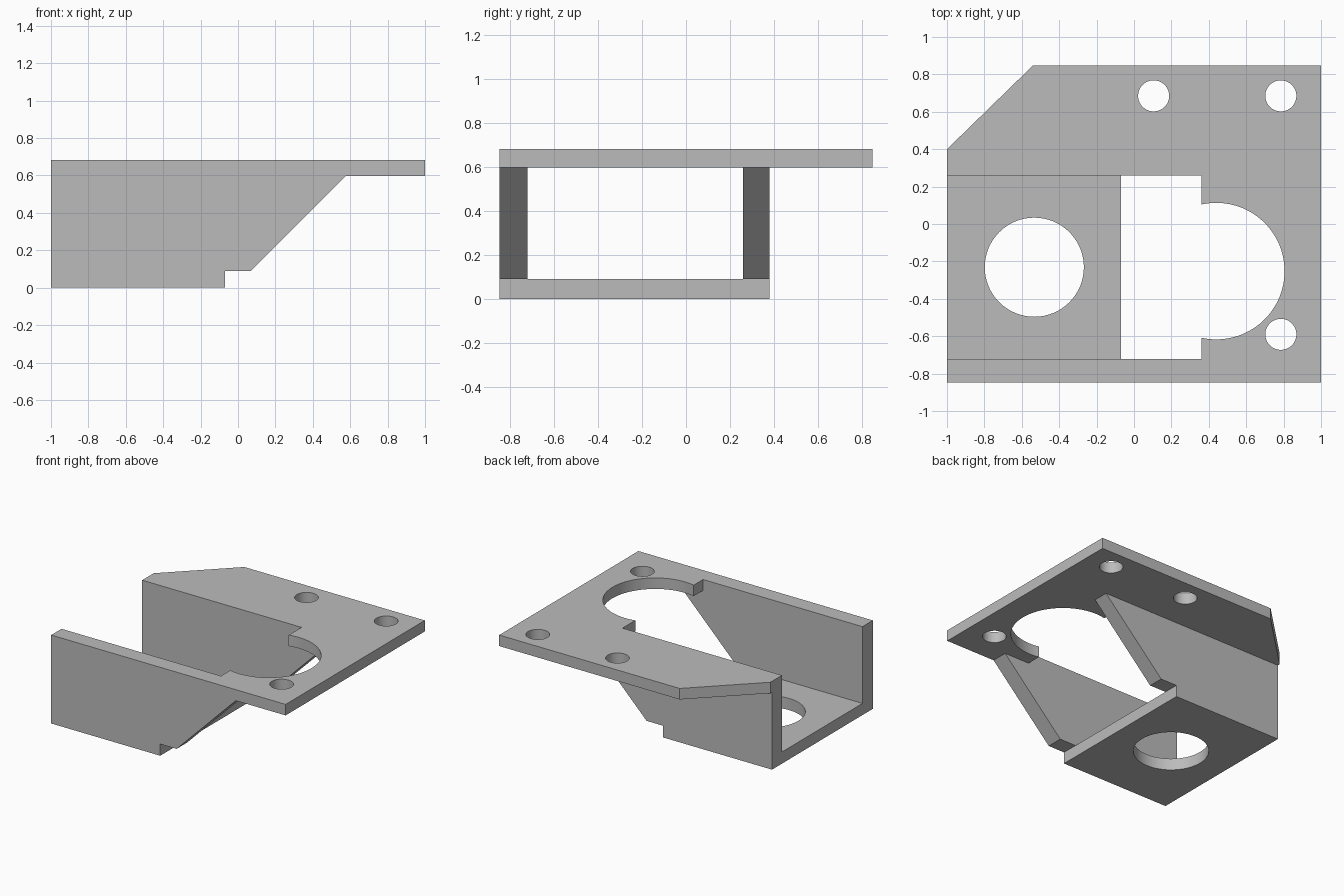
import bpy
import bmesh
from math import sin, cos, asin, pi, radians
from mathutils import Matrix

cube = bpy.data.objects.get("Cube")
if cube:
    bpy.data.objects.remove(cube, do_unlink=True)

GREY = (0.5, 0.5, 0.5, 1.0)
metal = bpy.data.materials.new("plain grey")
metal.diffuse_color = GREY
metal.use_nodes = True
metal.node_tree.nodes["Principled BSDF"].inputs["Base Color"].default_value = GREY

# Shared dimensions
LEFT, RIGHT = -1.0, 1.0
FRONT, BACK = -0.848, 0.848
WALL_BACK = 0.38
SLOT_FRONT, SLOT_BACK = -0.722, 0.26
BASE_END, BASE_TOP = -0.07, 0.09
TOP_LOW, TOP_HIGH = 0.597, 0.682


def arc(cx, cy, r, start=0.0, end=2 * pi, steps=64):
    return [(cx + r * cos(start + (end - start) * i / steps),
             cy + r * sin(start + (end - start) * i / steps)) for i in range(steps + 1)]


def circle(cx, cy, r):
    return arc(cx, cy, r)[:-1]


def slab(name, loops, low, high, upright=False):
    """Extrude an outline with holes; upright slabs lie in x-z and run along y."""
    curve = bpy.data.curves.new(name, "CURVE")
    curve.dimensions = "2D"
    curve.fill_mode = "BOTH"
    curve.extrude = (high - low) / 2
    for loop in loops:
        spline = curve.splines.new("POLY")
        spline.points.add(len(loop) - 1)
        for point, (u, v) in zip(spline.points, loop):
            point.co = (u, v, 0, 1)
        spline.use_cyclic_u = True
    temp = bpy.data.objects.new(name + "_outline", curve)
    bpy.context.collection.objects.link(temp)
    bpy.context.view_layer.update()
    mesh = bpy.data.meshes.new_from_object(
        temp.evaluated_get(bpy.context.evaluated_depsgraph_get()))
    bpy.data.objects.remove(temp, do_unlink=True)

    middle = (low + high) / 2
    if upright:
        mesh.transform(Matrix.Translation((0, middle, 0)) @ Matrix.Rotation(pi / 2, 4, "X"))
    else:
        mesh.transform(Matrix.Translation((0, 0, middle)))
    bm = bmesh.new()
    bm.from_mesh(mesh)
    bmesh.ops.remove_doubles(bm, verts=bm.verts, dist=0.0001)
    bmesh.ops.recalc_face_normals(bm, faces=bm.faces)
    bm.to_mesh(mesh)
    bm.free()
    mesh.name = name
    mesh.materials.clear()
    mesh.materials.append(metal)
    obj = bpy.data.objects.new(name, mesh)
    bpy.context.collection.objects.link(obj)
    return obj


# Top plate: clipped corner, open slot ending in a large round cutout, screw holes
slot_end, bore_x, bore_y, bore_r = 0.36, 0.44, -0.252, 0.365
corner = pi - asin((bore_r ** 2 - (bore_x - slot_end) ** 2) ** 0.5 / bore_r)
top_outline = [(LEFT, FRONT), (RIGHT, FRONT), (RIGHT, BACK), (-0.54, BACK), (LEFT, 0.4),
               (LEFT, SLOT_BACK), (slot_end, SLOT_BACK)]
top_outline += arc(bore_x, bore_y, bore_r, corner, -corner)
top_outline += [(slot_end, SLOT_FRONT), (LEFT, SLOT_FRONT)]
screw_holes = [circle(x, y, 0.083) for x, y in ((0.105, 0.685), (0.785, 0.685), (0.785, -0.59))]
top_plate = slab("top_plate", [top_outline] + screw_holes, TOP_LOW, TOP_HIGH)

# Base plate with a round hole
base_outline = [(LEFT, FRONT), (BASE_END, FRONT), (BASE_END, WALL_BACK), (LEFT, WALL_BACK)]
base_plate = slab("base_plate", [base_outline, circle(-0.533, -0.231, 0.265)], 0, BASE_TOP)

# Side walls with sloping braces
wall_outline = [(LEFT, BASE_TOP), (0.07, BASE_TOP), (0.575, TOP_LOW), (LEFT, TOP_LOW)]
front_wall = slab("front_wall", [wall_outline], FRONT, SLOT_FRONT, upright=True)
back_wall = slab("back_wall", [wall_outline], SLOT_BACK, WALL_BACK, upright=True)

# Fuse the parts into one solid bracket
for part in (front_wall, back_wall, base_plate):
    union = top_plate.modifiers.new("join_" + part.name, "BOOLEAN")
    union.operation = "UNION"
    union.solver = "EXACT"
    union.object = part
bpy.context.view_layer.update()
fused = bpy.data.meshes.new_from_object(
    top_plate.evaluated_get(bpy.context.evaluated_depsgraph_get()))
top_plate.modifiers.clear()
for part in (front_wall, back_wall, base_plate):
    bpy.data.objects.remove(part, do_unlink=True)
bm = bmesh.new()
bm.from_mesh(fused)
bmesh.ops.remove_doubles(bm, verts=bm.verts, dist=0.0001)
bmesh.ops.dissolve_limit(bm, angle_limit=radians(0.5), verts=bm.verts, edges=bm.edges)
bm.to_mesh(fused)
bm.free()
top_plate.data = fused
top_plate.name = fused.name = "mounting_bracket"

# Smooth bores, crisp edges
bpy.ops.object.select_all(action="DESELECT")
top_plate.select_set(True)
bpy.context.view_layer.objects.active = top_plate
bpy.ops.object.shade_smooth_by_angle(angle=radians(30))
